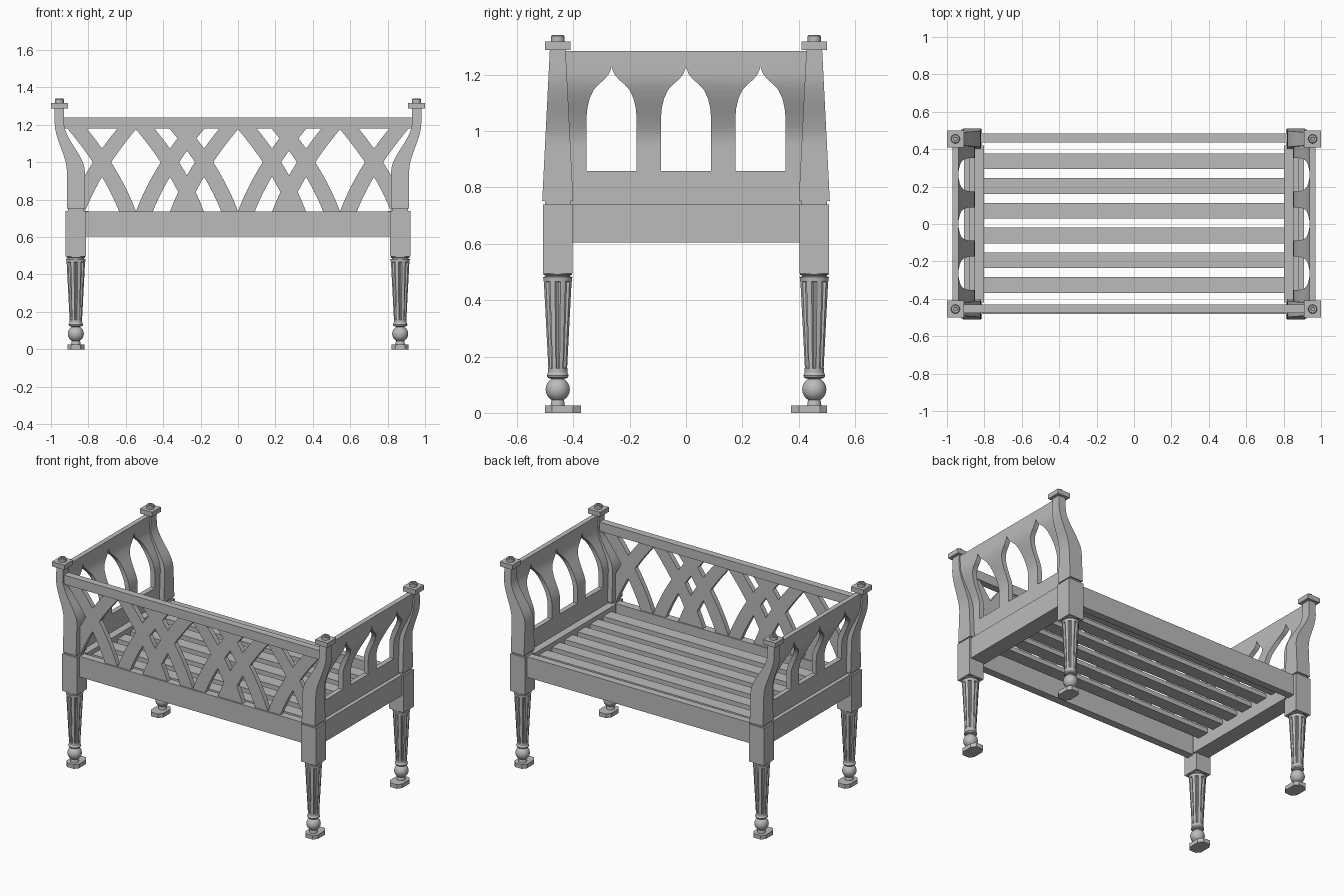
import bpy, bmesh, math

cube = bpy.data.objects.get("Cube")
if cube:
    bpy.data.objects.remove(cube, do_unlink=True)

grey = bpy.data.materials.new("plain_grey")
grey.use_nodes = True
grey.diffuse_color = (0.5, 0.5, 0.5, 1)
grey.node_tree.nodes["Principled BSDF"].inputs["Base Color"].default_value = (0.5, 0.5, 0.5, 1)


def finish(name, bm, smooth=False):
    bmesh.ops.recalc_face_normals(bm, faces=bm.faces)
    mesh = bpy.data.meshes.new(name)
    bm.to_mesh(mesh)
    bm.free()
    mesh.materials.append(grey)
    if smooth:
        mesh.shade_smooth()
        mesh.set_sharp_from_angle(angle=math.radians(30))
    obj = bpy.data.objects.new(name, mesh)
    bpy.context.collection.objects.link(obj)
    return obj


def loft(name, rings, smooth=False):
    """Skin a list of equal-length point rings and cap both ends."""
    bm = bmesh.new()
    loops = [[bm.verts.new(p) for p in ring] for ring in rings]
    n = len(loops[0])
    for low, high in zip(loops, loops[1:]):
        for i in range(n):
            j = (i + 1) % n
            bm.faces.new((low[i], low[j], high[j], high[i]))
    bm.faces.new(loops[0][::-1])
    bm.faces.new(loops[-1])
    return finish(name, bm, smooth)


def rect(x0, x1, y0, y1, z):
    return [(x0, y0, z), (x1, y0, z), (x1, y1, z), (x0, y1, z)]


def box(name, x0, x1, y0, y1, z0, z1):
    return loft(name, [rect(x0, x1, y0, y1, z0), rect(x0, x1, y0, y1, z1)])


def ease(z):
    t = min(1, max(0, (z - 0.95) / 0.26))
    return t * t * (3 - 2 * t)


def sweep_x(z):
    return 0.867 + 0.088 * ease(z)


LEG_X, LEG_Y = 0.867, 0.455
SEG = 48


def turned_ring(cx, cy, r, z, groove):
    ring = []
    for i in range(SEG):
        a = (i - 0.5) * math.tau / SEG
        rr = r * 0.84 if groove and i % 6 < 2 else r
        ring.append((cx + rr * math.cos(a), cy + rr * math.sin(a), z))
    return ring


def corner(sx, sy, tag):
    cx, cy = sx * LEG_X, sy * LEG_Y
    # Elongated foot with clipped corners, reaching inward
    foot = [(0.045, 0.02), (0.025, 0.045), (-0.025, 0.045), (-0.045, 0.02),
            (-0.045, -0.055), (-0.025, -0.083), (0.025, -0.083), (0.045, -0.055)]
    loft(tag + "_foot", [[(cx + x, cy + sy * y, z) for x, y in foot] for z in (0, 0.027)])
    # Turned and fluted leg: radius, height, fluted
    profile = [(0.025, 0.027, 0), (0.024, 0.038, 0)]
    for k in range(9):
        a = math.radians(-60 + 15 * k)
        profile.append((0.043 * math.cos(a), 0.083 + 0.043 * math.sin(a), 0))
    profile += [(0.028, 0.122, 0), (0.036, 0.125, 0), (0.039, 0.132, 0), (0.036, 0.14, 0),
                (0.034, 0.143, 0), (0.034, 0.158, 0), (0.034, 0.16, 1),
                (0.05, 0.464, 1), (0.05, 0.466, 0), (0.052, 0.482, 0),
                (0.044, 0.484, 0), (0.044, 0.488, 0), (0.05, 0.49, 0), (0.05, 0.498, 0)]
    loft(tag + "_leg", [turned_ring(cx, cy, *p) for p in profile], True)
    # Square joint block and thin neck
    box(tag + "_block", cx - 0.054, cx + 0.054, cy - 0.053, cy + 0.053, 0.495, 0.74)
    box(tag + "_neck", cx - 0.043, cx + 0.043, cy - 0.045, cy + 0.045, 0.738, 0.755)
    # Curved, tapering upper post
    rings = []
    for k in range(25):
        z = 0.752 + 0.536 * k / 24
        w = 0.048 - 0.023 * ease(z)
        d = 0.055 - 0.027 * k / 24
        x = sx * sweep_x(z)
        rings.append(rect(x - w, x + w, cy - d, cy + d, z))
    loft(tag + "_post", rings, True)
    # Cap with a small round knob
    x = sx * 0.955
    box(tag + "_cap", x - 0.045, x + 0.045, cy - 0.045, cy + 0.045, 1.287, 1.318)
    knob = [(0.024, 1.316), (0.024, 1.336), (0.02, 1.341), (0.011, 1.341), (0.009, 1.336)]
    loft(tag + "_knob", [turned_ring(x, cy, r, z, 0) for r, z in knob], True)


for sx, side in ((1, "left"), (-1, "right")):
    for sy, end in ((1, "back"), (-1, "front")):
        corner(sx, sy, end + "_" + side)


def arch_outline():
    """Ogee window outline as (y, z)."""
    half = [(0.089, 0.858), (0.089, 1.045), (0.086, 1.08), (0.078, 1.115), (0.064, 1.145),
            (0.045, 1.166), (0.026, 1.182), (0.011, 1.2), (0.004, 1.215)]
    return half + [(0, 1.23)] + [(-y, z) for y, z in reversed(half)]


def end_panel(sx, side):
    # Swept panel following the posts
    heights = [0.74 + 0.543 * k / 28 for k in range(29)]
    panel = loft(side + "_end_panel", [
        rect(sx * sweep_x(z) - 0.016, sx * sweep_x(z) + 0.016, -0.44, 0.44, z) for z in heights], True)
    # Three pointed windows cut through it
    cutters = []
    for cy in (-0.264, 0, 0.264):
        cut = loft("window_cutter", [[(sx * x, cy + y, z) for y, z in arch_outline()] for x in (0.7, 1.1)])
        cut.hide_render = True
        mod = panel.modifiers.new("window", "BOOLEAN")
        mod.object = cut
        mod.operation = "DIFFERENCE"
        mod.solver = "EXACT"
        cutters.append(cut)
    deps = bpy.context.evaluated_depsgraph_get()
    baked = bpy.data.meshes.new_from_object(panel.evaluated_get(deps))
    panel.modifiers.clear()
    panel.data = baked
    baked.shade_smooth()
    baked.set_sharp_from_angle(angle=math.radians(30))
    for cut in cutters:
        bpy.data.objects.remove(cut, do_unlink=True)
    # End rail below
    x0, x1 = sorted((sx * 0.802, sx * 0.908))
    box(side + "_end_rail", x0, x1, -0.42, 0.42, 0.605, 0.74)


end_panel(1, "left")
end_panel(-1, "right")

# Long rails
box("front_rail", -0.83, 0.83, -0.48, -0.43, 0.603, 0.738)
box("back_rail", -0.83, 0.83, 0.437, 0.485, 0.603, 0.738)
box("top_rail", -0.94, 0.94, -0.477, -0.431, 1.18, 1.24)

# Seat slats
for i in range(6):
    y = 0.336 - 0.1325 * i
    box("seat_slat", -0.81, 0.81, y - 0.042, y + 0.042, 0.682, 0.712)


def lattice_bar(x, s):
    """Curved bar whose lower edge starts at x and leans inward with sign s."""
    rings = []
    for k in range(15):
        h = -0.01 + 0.46 * k / 14
        off = 0.403 * h + 0.5 * h * h
        width = 0.09 + 0.03 * max(h, 0)
        a, b = sorted((s * (x + off - width), s * (x + off)))
        rings.append(rect(a, b, -0.47, -0.438, 0.738 + h))
    loft("lattice_bar", rings, True)


# Interlaced pointed arches
for x in (-0.818, -0.273, 0.273, -0.455, 0.09, 0.636):
    for s in (1, -1):
        lattice_bar(x, s)
